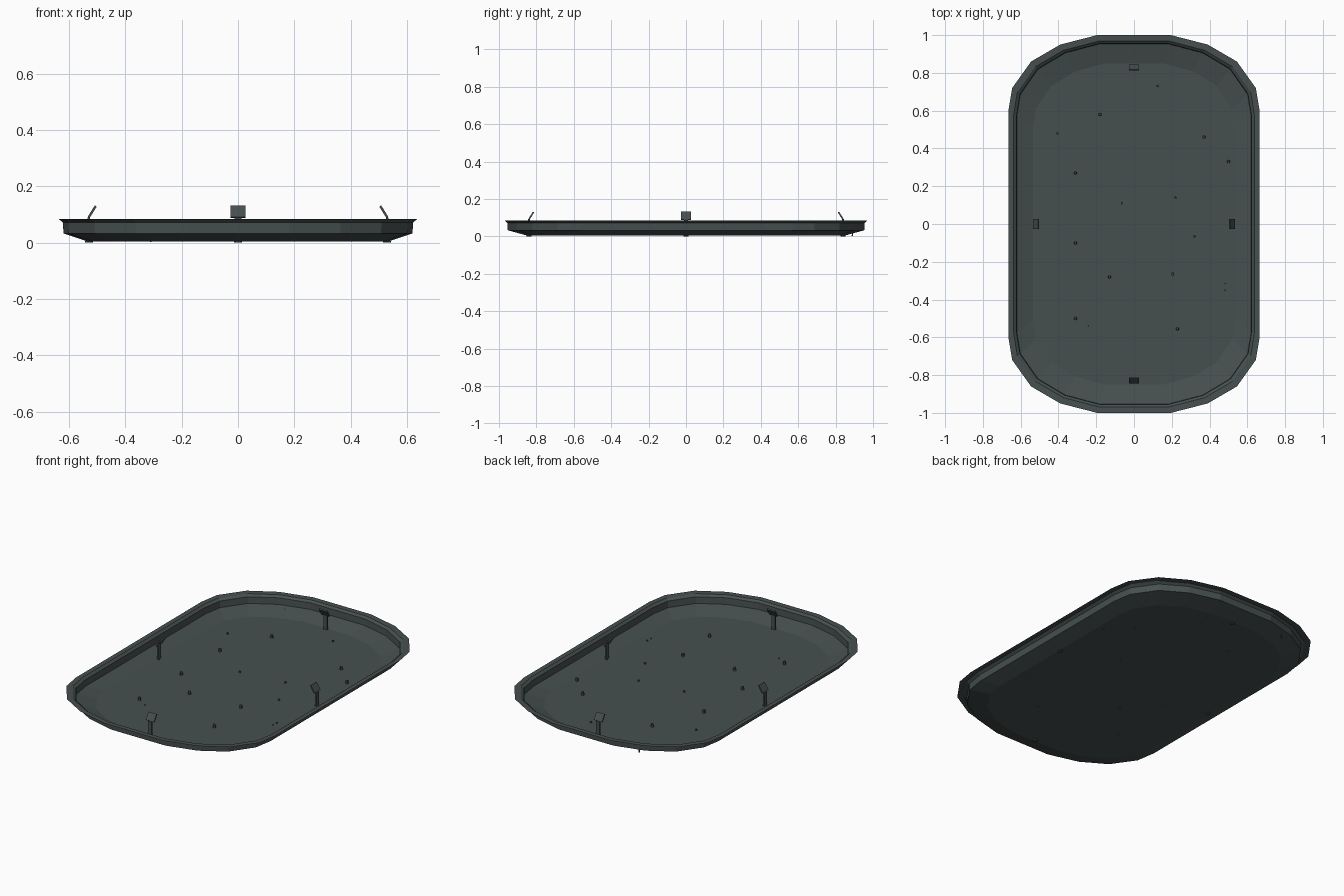
import bpy, bmesh, math
from mathutils import Matrix, Vector

cube = bpy.data.objects.get("Cube")
if cube:
    bpy.data.objects.remove(cube)


def material(name, colour):
    m = bpy.data.materials.new(name)
    m.use_nodes = True
    m.diffuse_color = (*colour, 1)
    m.node_tree.nodes["Principled BSDF"].inputs["Base Color"].default_value = (*colour, 1)
    return m


SLATE = material("slate grey", (0.062, 0.078, 0.078))


def finish(bm, name):
    mesh = bpy.data.meshes.new(name)
    bm.to_mesh(mesh)
    bm.free()
    mesh.materials.append(SLATE)
    obj = bpy.data.objects.new(name, mesh)
    bpy.context.collection.objects.link(obj)
    return obj


# Rounded outline: one quadrant mirrored around both axes
quadrant = [(0.665, 0.6), (0.645, 0.72), (0.545, 0.86), (0.39, 0.95), (0.195, 1.0)]
half = quadrant + [(-x, y) for x, y in reversed(quadrant)]
outline = half + [(-x, -y) for x, y in half]

# Tray: half width, half length and height of each ring, from rim to floor
rings = [(0.665, 1.0, 0.085), (0.637, 0.968, 0.084), (0.622, 0.955, 0.072),
         (0.62, 0.953, 0.033), (0.535, 0.85, 0.005)]
bm = bmesh.new()
loops = [[bm.verts.new((x * w / 0.665, y * l, z)) for x, y in outline] for w, l, z in rings]
for upper, lower in zip(loops, loops[1:]):
    for i in range(len(outline)):
        j = (i + 1) % len(outline)
        bm.faces.new((upper[i], lower[i], lower[j], upper[j]))
bm.faces.new(loops[-1])
finish(bm, "tray")


# Clips: upright stem, wide head leaning inward, small foot below the floor
def add_box(bm, centre, size, tilt=0):
    m = Matrix.Translation(Vector(centre)) @ Matrix.Rotation(tilt, 4, "Y") @ Matrix.Diagonal((*size, 1))
    bmesh.ops.create_cube(bm, size=1, matrix=m)


def clip(name, distance, angle):
    bm = bmesh.new()
    add_box(bm, (0, 0, 0.045), (0.01, 0.024, 0.09))
    add_box(bm, (-0.012, 0, 0.11), (0.008, 0.055, 0.048), -math.radians(32))
    bmesh.ops.create_cone(bm, cap_ends=True, segments=8, radius1=0.014, radius2=0.014,
                          depth=0.006, matrix=Matrix.Translation((0, 0, 0.003)))
    obj = finish(bm, name)
    obj.rotation_euler.z = angle
    obj.location = (distance * math.cos(angle), distance * math.sin(angle), 0)


for i, side in enumerate(("left", "back", "right", "front")):
    clip(side + "_clip", 0.84 if i % 2 else 0.53, i * math.pi / 2)


# Pegs scattered on the floor, in three sizes
def pegs(name, places, radius, height, base=0.004):
    bm = bmesh.new()
    for x, y in places:
        bmesh.ops.create_cone(bm, cap_ends=True, segments=6, radius1=radius, radius2=radius * 0.8,
                              depth=height, matrix=Matrix.Translation((x, y, base + height / 2)))
    finish(bm, name)


pegs("large_pegs", [(-0.18, 0.58), (0.37, 0.46), (0.5, 0.33), (-0.31, 0.27), (-0.31, -0.1),
                    (-0.13, -0.28), (0.205, -0.265), (-0.31, -0.5), (0.23, -0.555)], 0.009, 0.02)
pegs("small_pegs", [(0.125, 0.73), (-0.405, 0.48), (0.22, 0.14), (-0.065, 0.11),
                    (0.32, -0.065)], 0.006, 0.01)
pegs("tiny_pegs", [(0.48, -0.315), (0.48, -0.35), (-0.245, -0.54)], 0.004, 0.008)
pegs("underside_pin", [(-0.31, 0.89)], 0.004, 0.025, 0.002)
